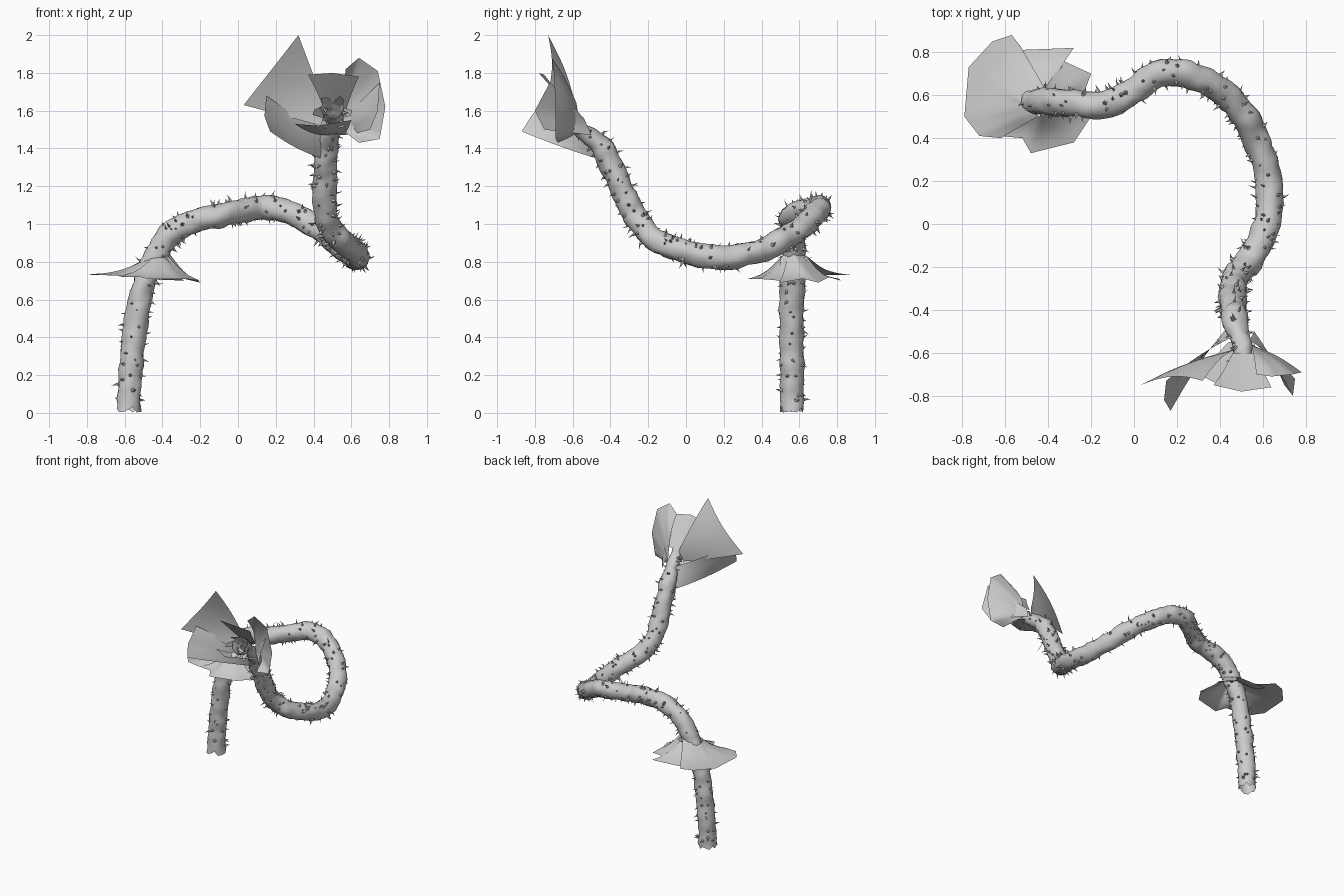
import bpy
import bmesh
import math
import random
from mathutils import Vector, noise

random.seed(7)
default_cube = bpy.data.objects.get("Cube")
if default_cube:
    bpy.data.objects.remove(default_cube, do_unlink=True)

grey = bpy.data.materials.new("plain_grey")
grey.use_nodes = True
grey.diffuse_color = (0.6, 0.6, 0.6, 1)
grey.node_tree.nodes["Principled BSDF"].inputs["Base Color"].default_value = grey.diffuse_color


def add_object(name, mesh_builder, smooth_angle):
    """Turn a filled bmesh into a shaded, coloured object."""
    mesh = bpy.data.meshes.new(name)
    mesh_builder.to_mesh(mesh)
    mesh_builder.free()
    mesh.materials.append(grey)
    item = bpy.data.objects.new(name, mesh)
    bpy.context.collection.objects.link(item)
    bpy.ops.object.select_all(action="DESELECT")
    item.select_set(True)
    bpy.context.view_layer.objects.active = item
    bpy.ops.object.shade_smooth_by_angle(angle=math.radians(smooth_angle))
    return item


# Centre line of the winding stem, from the ground to the flower
PATH = [Vector(p) for p in (
    (-.58, .56, .02), (-.57, .56, .2), (-.55, .56, .4), (-.52, .56, .6),
    (-.46, .57, .78), (-.38, .57, .92), (-.27, .56, 1), (-.12, .56, 1.04),
    (.01, .63, 1.07), (.12, .7, 1.09), (.25, .7, 1.07), (.39, .63, 1),
    (.5, .52, .92), (.58, .37, .85), (.63, .18, .82), (.62, 0, .85),
    (.55, -.15, .91), (.47, -.25, 1.01), (.46, -.32, 1.14), (.46, -.38, 1.27),
    (.47, -.45, 1.41), (.5, -.54, 1.49), (.51, -.62, 1.55), (.5, -.7, 1.61))]


def catmull_rom(points, steps):
    ends = [points[0] * 2 - points[1]] + points + [points[-1] * 2 - points[-2]]
    line = []
    for a, b, c, d in zip(ends, ends[1:], ends[2:], ends[3:]):
        for i in range(steps):
            t = i / steps
            line.append(0.5 * (2 * b + (c - a) * t + (2 * a - 5 * b + 4 * c - d) * t * t
                               + (3 * b - a - 3 * c + d) * t ** 3))
    return line + [points[-1]]


line = catmull_rom(PATH, 7)
SIDES = 16


def frames(points):
    """Carry a twist-free frame along a line."""
    side = Vector((1, 0, 0))
    for i, point in enumerate(points):
        ahead = (points[min(i + 1, len(points) - 1)] - points[max(i - 1, 0)]).normalized()
        side = (side - ahead * side.dot(ahead)).normalized()
        yield point, ahead, side, ahead.cross(side)


def stem_radius(t):
    if t < 0.86:
        return 0.063
    return 0.063 - 0.02 * math.sin(math.pi * min(1, (t - 0.86) / 0.14))


# Lumpy open tube with ragged ends
bm = bmesh.new()
rings = []
stations = list(frames(line))
last = len(stations) - 1
for i, (point, ahead, side, up) in enumerate(stations):
    ring = []
    for k in range(SIDES):
        angle = math.tau * k / SIDES
        out = side * math.cos(angle) + up * math.sin(angle)
        spot = point + out * stem_radius(i / last)
        lump = noise.noise(spot * 13) * 0.011 + noise.noise(spot * 32) * 0.007
        ragged = random.uniform(-0.02, 0.02) if i in (0, last) else 0
        ring.append(bm.verts.new(spot + out * lump + ahead * ragged))
    rings.append(ring)
for low, high in zip(rings, rings[1:]):
    for k in range(SIDES):
        n = (k + 1) % SIDES
        bm.faces.new((low[k], low[n], high[n], high[k]))
add_object("stem", bm, 50)

# Small bent thorns scattered over the stem
bm = bmesh.new()


def add_thorn(station, angle, length, width):
    point, ahead, side, up = stations[station]
    out = side * math.cos(angle) + up * math.sin(angle)
    around = ahead.cross(out)
    foot = point + out * (stem_radius(station / last) - 0.008)
    lean = ahead * random.uniform(-0.6, 0.6) + around * random.uniform(-0.4, 0.4)
    base = []
    middle = []
    for k in range(5):
        turn = math.tau * k / 5
        spread = ahead * math.cos(turn) + around * math.sin(turn)
        base.append(bm.verts.new(foot + spread * width))
        middle.append(bm.verts.new(foot + out * length * 0.45 + spread * width * 0.4))
    tip = bm.verts.new(foot + (out + lean * 0.6) * length)
    for k in range(5):
        n = (k + 1) % 5
        bm.faces.new((base[k], base[n], middle[n], middle[k]))
        bm.faces.new((middle[k], middle[n], tip))


for i in range(330):
    add_thorn(random.randint(2, last - 2), random.uniform(0, math.tau),
              random.uniform(0.022, 0.045), random.uniform(0.008, 0.015))
add_object("thorns", bm, 40)


def along(points, t):
    """Point at fraction t of a polyline."""
    place = t * (len(points) - 1)
    i = min(int(place), len(points) - 2)
    return Vector(points[i]).lerp(Vector(points[i + 1]), place - i)


def petal(name, root, rim, bow, cup=(0, 0, 0)):
    """Thin sheet fanning from a root edge to a rim, bowed along and across."""
    sheet = bmesh.new()
    across = (len(rim) - 1) * 4
    rows = 8
    grid = []
    for r in range(rows + 1):
        v = r / rows
        row = []
        for c in range(across + 1):
            u = c / across
            spot = along(root, u).lerp(along(rim, u), v)
            spot += Vector(bow) * math.sin(math.pi * v)
            spot += Vector(cup) * math.sin(math.pi * u) * v
            row.append(sheet.verts.new(spot))
        grid.append(row)
    for low, high in zip(grid, grid[1:]):
        for c in range(across):
            sheet.faces.new((low[c], low[c + 1], high[c + 1], high[c]))
    add_object(name, sheet, 60)


# Drooping collar of leaves around the lower stem
SAG = (0, 0, -.02)
petal("collar_leaf_right", [(-.42, .64, .83), (-.52, .57, .8), (-.45, .5, .82)],
      [(-.53, .83, .73), (-.57, .88, .73), (-.66, .85, .73), (-.77, .73, .73),
       (-.79, .5, .735), (-.72, .41, .73), (-.62, .4, .725)], SAG)
petal("collar_leaf_back", [(-.49, .62, .81), (-.38, .62, .83)],
      [(-.54, .81, .71), (-.28, .82, .7), (-.33, .75, .72)], SAG)
petal("collar_leaf_left", [(-.41, .64, .83), (-.36, .57, .84), (-.4, .5, .83)],
      [(-.33, .76, .72), (-.2, .7, .69), (-.23, .62, .71), (-.19, .5, .69)], SAG)
petal("collar_leaf_front", [(-.37, .54, .83), (-.44, .5, .82), (-.5, .54, .81)],
      [(-.2, .5, .7), (-.28, .38, .71), (-.48, .33, .71), (-.52, .4, .72),
       (-.63, .41, .72)], SAG)

# Flower petals around the stem tip
petal("tall_petal", [(.44, -.6, 1.52), (.47, -.58, 1.6)],
      [(.03, -.75, 1.63), (.18, -.74, 1.82), (.32, -.73, 2)], (0, .02, 0), (0, .03, 0))
petal("low_right_petal", [(.46, -.45, 1.34), (.47, -.52, 1.5)],
      [(.17, -.87, 1.49), (.14, -.82, 1.57), (.15, -.73, 1.68)], (-.01, .01, -.01))
petal("top_petal", [(.46, -.6, 1.6), (.57, -.6, 1.6)],
      [(.37, -.75, 1.79), (.5, -.78, 1.8), (.64, -.76, 1.78)], (0, -.01, .01))
petal("round_left_petal", [(.55, -.58, 1.64), (.55, -.56, 1.5)],
      [(.57, -.7, 1.82), (.64, -.71, 1.88), (.74, -.7, 1.81), (.78, -.69, 1.62),
       (.75, -.69, 1.45), (.64, -.68, 1.43)], (0, .015, 0))
petal("narrow_left_petal", [(.56, -.5, 1.47), (.54, -.54, 1.56)],
      [(.7, -.75, 1.5), (.74, -.8, 1.6), (.75, -.72, 1.75)], (.01, 0, 0))
petal("bottom_petal", [(.44, -.55, 1.47), (.56, -.55, 1.47)],
      [(.3, -.7, 1.53), (.42, -.76, 1.52), (.6, -.74, 1.55)], (0, 0, -.01))

# Torn inner shreds at the open tip
for i in range(6):
    angle = math.tau * i / 6
    start = Vector((.5 + .045 * math.cos(angle), -.64, 1.59 + .045 * math.sin(angle)))
    reach = Vector((.05 * math.cos(angle), -.07, .04 * math.sin(angle)))
    slant = Vector((-math.sin(angle), 0, math.cos(angle))) * .03
    petal("inner_shred", [start - slant, start + slant],
          [start + reach - slant * .6, start + reach * 1.2 + slant * .4], (0, 0, 0))
